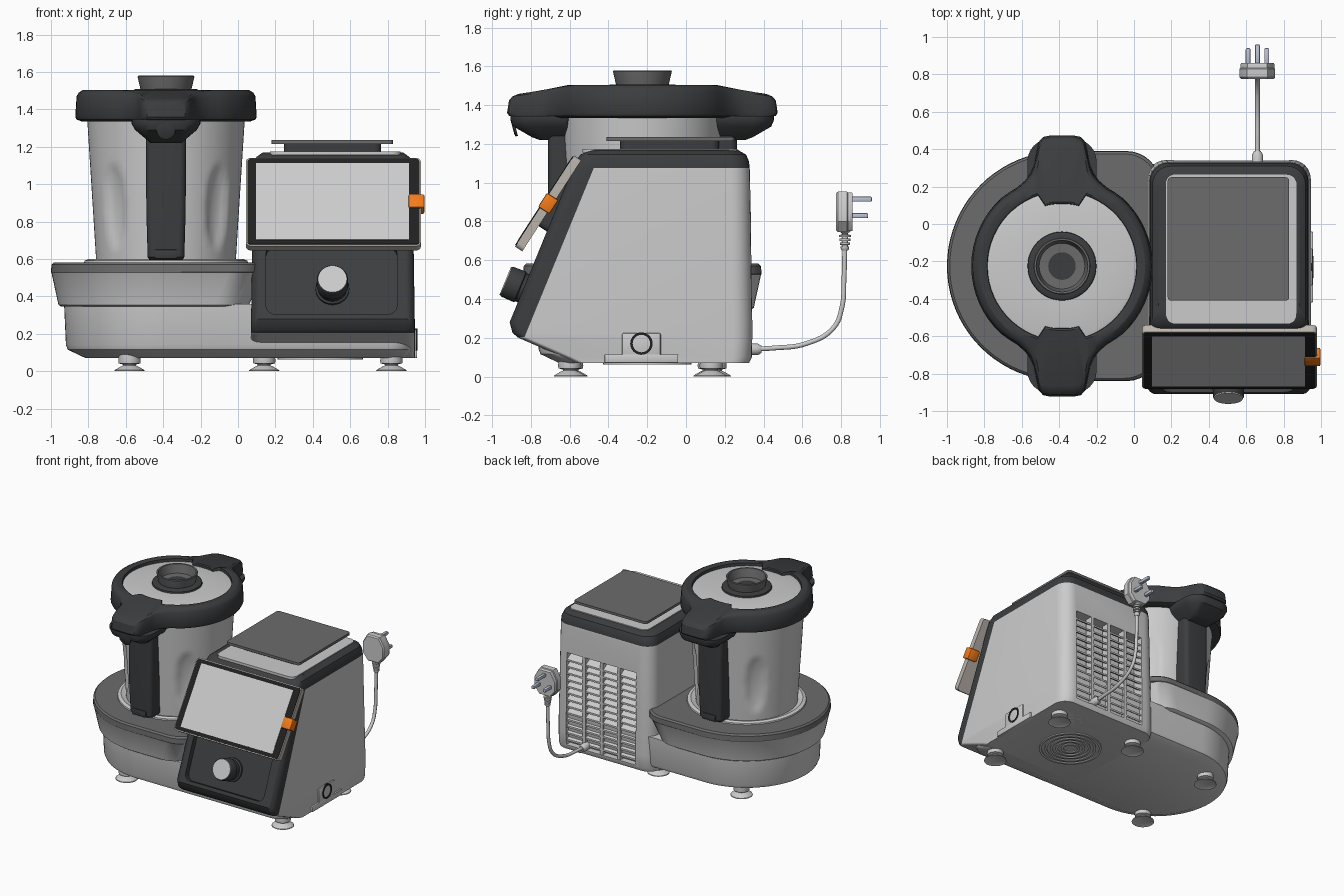
import bpy, bmesh, math
from math import sin, cos, pi, radians
from mathutils import Vector, Matrix

if "Cube" in bpy.data.objects:
    bpy.data.objects.remove(bpy.data.objects["Cube"])


def mat(name, rgb):
    m = bpy.data.materials.new(name)
    m.diffuse_color = (*rgb, 1)
    m.use_nodes = True
    m.node_tree.nodes["Principled BSDF"].inputs["Base Color"].default_value = m.diffuse_color
    return m


GREY = mat("body_grey", (0.8, 0.8, 0.8))
DARK = mat("charcoal", (0.045, 0.047, 0.05))
MID = mat("slate", (0.15, 0.15, 0.15))
BLACK = mat("black", (0.015, 0.015, 0.015))
BEIGE = mat("warm_grey", (0.5, 0.46, 0.42))
ORANGE = mat("orange", (0.9, 0.2, 0.01))
STEEL = mat("pin_steel", (0.5, 0.55, 0.68))


def finish(name, bm, m=None, angle=35):
    bmesh.ops.recalc_face_normals(bm, faces=bm.faces)
    me = bpy.data.meshes.new(name)
    bm.to_mesh(me)
    bm.free()
    me.shade_smooth()
    me.set_sharp_from_angle(angle=radians(angle))
    for x in (m if isinstance(m, list) else [m] if m else []):
        me.materials.append(x)
    ob = bpy.data.objects.new(name, me)
    bpy.context.collection.objects.link(ob)
    return ob


def loft_bm(loops):
    bm = bmesh.new()
    rows = [[bm.verts.new(p) for p in lp] for lp in loops]
    n = len(rows[0])
    for a, b in zip(rows, rows[1:]):
        for i in range(n):
            bm.faces.new((a[i], a[(i + 1) % n], b[(i + 1) % n], b[i]))
    bm.faces.new(rows[0])
    bm.faces.new(rows[-1])
    return bm


def rrect(x0, x1, y0, y1, rf, rb, z, n=7):
    pts = []
    for cx, cy, r, a in ((x1 - rf, y0 + rf, rf, -90), (x1 - rb, y1 - rb, rb, 0),
                         (x0 + rb, y1 - rb, rb, 90), (x0 + rf, y0 + rf, rf, 180)):
        for i in range(n):
            t = radians(a + 90 * i / (n - 1))
            pts.append((cx + r * cos(t), cy + r * sin(t), z))
    return pts


def lathe(name, prof, c, m=None, seg=48, rot=None, angle=35):
    loops = [[(max(r, .001) * cos(2 * pi * i / seg), max(r, .001) * sin(2 * pi * i / seg), z)
              for i in range(seg)] for r, z in prof]
    ob = finish(name, loft_bm(loops), m, angle)
    ob.location = c
    if rot:
        ob.rotation_euler = rot
    return ob


def box(name, c, s, m=None, bev=0.006, rx=0.0):
    bm = bmesh.new()
    bmesh.ops.create_cube(bm, size=1)
    bmesh.ops.scale(bm, vec=s, verts=bm.verts)
    if bev:
        bmesh.ops.bevel(bm, geom=bm.edges[:], offset=bev, segments=2, profile=.5, affect='EDGES')
    ob = finish(name, bm, m)
    ob.location = c
    ob.rotation_euler.x = rx
    return ob


def plate(name, c, sx, sy, t, r, m=None, rx=0.0):
    ob = finish(name, loft_bm([rrect(-sx / 2, sx / 2, -sy / 2, sy / 2, r, r, z) for z in (-t / 2, t / 2)]), m)
    ob.location = c
    ob.rotation_euler.x = rx
    return ob


CX, CY = -0.385, -0.225        # jug axis


# base: D-shaped lower tub and flared upper band
def d_loop(r, x1, rc, z, n=40):
    pts = [(CX + r * cos(t), CY + r * sin(t), z) for t in (pi / 2 + pi * i / n for i in range(n + 1))]
    for a, s in ((-90, -1), (0, 1)):
        for i in range(9):
            t = radians(a + 90 * i / 8)
            pts.append((x1 - rc + rc * cos(t), CY + s * (r - rc) + rc * sin(t), z))
    return pts


finish("base_tub", loft_bm([d_loop(r, x, .12, z) for r, x, z in
       ((.43, .9, .07), (.525, .93, .115), (.535, .935, .14), (.545, .935, .36))]), GREY)
bm = loft_bm([d_loop(r, x, .18, z) for r, x, z in
              ((.56, .03, .345), (.575, .06, .355), (.612, .13, .525), (.615, .14, .53), (.612, .14, .57), (.6, .13, .582))])
bm.faces.ensure_lookup_table()
for f in bm.faces:
    f.material_index = int(f.calc_center_median().z > .526)
finish("base_upper_band", bm, [GREY, MID])
lathe("jug_seat_ring", [(.37, .57), (.44, .57), (.435, .592), (.41, .6), (.37, .585)], (CX, CY, 0), GREY, 64)
box("indicator_strip", (-.235, -.822, .563), (.25, .03, .014), GREY, .003)

# main housing: lofted, with the dark front and top band split off by planes
SL = .34 / .83
RX = math.atan2(.83, .34)
N = Vector((0, -sin(RX), cos(RX)))


def fy(z):
    return -.91 + (z - .28) * SL


secs = [(.07, -.57, .325, 0), (.1, -.635, .34, 0), (.2, -.865, .342, 0), (.225, -.895, .342, 0), (.28, -.91, .342, 0),
        (1.06, fy(1.06), .33, .012), (1.11, fy(1.11), .325, .016), (1.145, -.545, .31, .028), (1.168, -.49, .27, .06)]
bm = loft_bm([rrect(.07 + d, .945 - d, yf, yb, .05, .1, z) for z, yf, yb, d in secs])
front = Vector((0, fy(.5), .5))
for co, no in (((0, 0, 1.075), (0, 0, 1)), (front - N * .1, N), ((0, 0, .205), (0, 0, 1))):
    bmesh.ops.bisect_plane(bm, geom=bm.verts[:] + bm.edges[:] + bm.faces[:], plane_co=co, plane_no=no)
for f in bm.faces:
    c = f.calc_center_median()
    f.material_index = int(c.z > 1.075 or ((c - front).dot(N) > -.1 and c.z > .205))
housing = finish("main_housing", bm, [GREY, DARK])
cutters = [plate("console_cutter", (.5, fy(.49), .49), .7, .4, .09, .05, [GREY, DARK], RX),
           box("vent_cutter", (.52, .33, .48), (.62, .16, .74), [GREY, DARK], 0)]
for p in cutters[0].data.polygons:
    p.material_index = 1
for c in cutters:
    c.hide_render = True
    md = housing.modifiers.new("recess", 'BOOLEAN')
    md.operation, md.object, md.solver = 'DIFFERENCE', c, 'EXACT'
bpy.context.view_layer.update()
me = bpy.data.meshes.new_from_object(housing.evaluated_get(bpy.context.evaluated_depsgraph_get()))
housing.modifiers.clear()
housing.data = me
me.set_sharp_from_angle(angle=radians(35))
for c in cutters:
    bpy.data.objects.remove(c)

# rear vent slats and ribs
slat = box("vent_slats", (.52, .305, .16), (.62, .05, .014), GREY, 0)
for v in slat.data.vertices:
    v.co.z -= v.co.y * .6
arr = slat.modifiers.new("rows", 'ARRAY')
arr.count, arr.use_relative_offset, arr.use_constant_offset = 13, False, True
arr.constant_offset_displace = (0, 0, .0535)
for x in (.365, .52, .675):
    box("vent_rib", (x, .305, .48), (.025, .06, .74), GREY, 0)

# control knob
kz = .455
kp = Vector((.505, fy(kz), kz))
lathe("control_knob", [(.09, -.05), (.09, -.03), (.078, -.025), (.078, .015), (.085, .02), (.083, .09), (.076, .1), (.066, .1),
                       (.064, .096), (0, .096)], kp, DARK, 40, (RX, 0, 0))
lathe("knob_trim", [(.066, .094), (.078, .096), (.077, .102), (.066, .102)], kp, GREY, 40, (RX, 0, 0))

# touch screen on the slanted front
SX = radians(57.1)
SN = Vector((0, -sin(SX), cos(SX)))
sc = Vector((.51, -.711, .893))
plate("screen_shell", sc, .935, .56, .044, .025, BEIGE, SX)
plate("screen_bezel", sc + SN * .023, .92, .545, .008, .02, BLACK, SX)
plate("screen_display", sc + SN * .026 + Vector((-.005, 0, 0)), .82, .49, .006, .006, GREY, SX)
plate("screen_mount", sc - SN * .05, .4, .25, .09, .03, DARK, SX)
box("screen_clip", (.954, sc.y, sc.z), (.085, .085, .07), ORANGE, .008, SX)

# weighing platform
plate("top_panel", (.52, -.135, 1.165), .7, .8, .02, .05, GREY)
plate("scale_pedestal", (.505, -.085, 1.19), .52, .51, .05, .04, DARK)
plate("scale_plate", (.505, -.08, 1.226), .65, .66, .02, .02, MID)

# steel jug with four long dents
seg = 96
loops = []
for k in range(29):
    z = .57 + .79 * k / 28
    lp = []
    for i in range(seg):
        t = 2 * pi * i / seg
        r = .372 + .05 * k / 28
        da = (t % (pi / 2) - pi / 4) / .2
        dz = (z - .88) / .23
        r -= .03 * max(0, 1 - da * da - dz * dz) ** .7
        lp.append((CX + r * cos(t), CY + r * sin(t), z))
    loops.append(lp)
finish("jug", loft_bm(loops), GREY, 50)

# lid ring with two wings; quadrant outline is mirrored
q = [(.478 * cos(radians(a)), .482 * sin(radians(a))) for a in range(0, 54, 6)]
q += [(.28, .387), (.235, .415), (.195, .45), (.165, .49), (.148, .53), (.135, .6), (.122, .655), (.1, .68), (.06, .688)]
half = q + [(-x, y) for x, y in q[::-1]][:-1]
outl = half + [(-x, -y) for x, y in half]


def lid_loop(s, z, inner=0.0, drop=1.0):
    lp = []
    for x, y in outl:
        zz = z - drop * .045 * min(1, max(0, (abs(y) - .4) / .28))
        if inner:
            h = math.hypot(x, y)
            rr = inner - (.065 if abs(x) / h < .3 else 0)
            x, y = x / h * rr / s, y / h * rr / s
        lp.append((CX + x * s, CY + y * s, zz))
    return lp


finish("lid_ring", loft_bm([lid_loop(.94, 1.335, 0, 0), lid_loop(1, 1.345, 0, 0), lid_loop(1.015, 1.36, 0, 0),
                            lid_loop(1.0, 1.47, 0), lid_loop(.975, 1.49), lid_loop(.93, 1.503),
                            lid_loop(1, 1.503, .41, 0), lid_loop(1, 1.498, .4, 0), lid_loop(1, 1.44, .395, 0)]), DARK, 30)
lathe("lid_disc", [(.4, 1.43), (.4, 1.475), (.38, 1.48), (.2, 1.487), (0, 1.487)], (CX, CY, 0), GREY, 64)
lathe("spout_collar", [(.185, 1.48), (.182, 1.5), (.165, 1.508), (.12, 1.508)], (CX, CY, 0), DARK)
lathe("measuring_cup", [(.13, 1.49), (.137, 1.51), (.152, 1.575), (.148, 1.58), (.138, 1.578), (.122, 1.51), (0, 1.505)],
      (CX, CY, 0), MID)

# handles and hooks, front and back
for side, label in ((-1, "front"), (1, "back")):
    hook = loft_bm([rrect(-h, h, -y1, -y0, r, .02, z) for h, y0, y1, r, z in
                    ((.085, .37, .53, .03, 1.22), (.1, .37, .57, .04, 1.235), (.165, .38, .665, .1, 1.29),
                     (.185, .38, .68, .12, 1.325), (.185, .38, .68, .12, 1.345))])
    grip = loft_bm([rrect(-h, h, -y1, -y0, .035, .01, z) for h, y0, y1, z in
                    ((.09, .33, .46, .595), (.098, .33, .478, .61), (.105, .36, .487, .85), (.108, .38, .487, 1.26))])
    for nm, b in (("hook", hook), ("handle", grip)):
        ob = finish(f"{label}_{nm}", b, DARK)
        ob.matrix_world = Matrix.Translation((CX, CY, 0)) @ Matrix.Rotation(0 if side < 0 else pi, 4, 'Z')
    box(f"{label}_handle_catch", (CX, CY + side * .475, .625), (.12, .025, .05), DARK)
lathe("latch_button", [(.05, 0), (.05, .012), (.04, .016), (0, .016)], (CX, CY - .655, 1.29), DARK, 24, (radians(105), 0, 0))

# side socket
box("socket_frame", (.943, -.23, .155), (.025, .2, .14), GREY, .01)
box("socket_sill", (.94, -.23, .092), (.035, .38, .045), GREY)
lathe("socket_hole", [(.058, 0), (.058, .018), (.045, .018), (.045, .012), (0, .012)], (.942, -.23, .17), BLACK, 32, (0, pi / 2, 0))

# suction feet and underside vent
for x, y in ((.82, -.6), (.82, .13), (-.58, -.59), (-.58, .12), (.14, .15)):
    lathe("suction_foot", [(0, .012), (.06, .008), (.082, 0), (.08, .006), (.045, .026), (.035, .03), (.035, .036),
                           (.058, .042), (.06, .055), (.055, .11), (0, .11)], (x, y, 0), GREY, 32)
for k in range(5):
    r = .05 + .04 * k
    lathe("underside_vent_ring", [(r, .08), (r, .062), (r + .018, .062), (r + .018, .08)], (.44, -.2, 0), GREY)

# mains cable and three-pin plug
cu = bpy.data.curves.new("cable", 'CURVE')
cu.dimensions, cu.bevel_depth, cu.bevel_resolution, cu.resolution_u = '3D', .013, 3, 8
sp = cu.splines.new('BEZIER')
path = [(.28, .14), (.45, .147), (.62, .17), (.76, .25), (.805, .36), (.815, .5), (.82, .7)]
sp.bezier_points.add(len(path) - 1)
for b, (y, z) in zip(sp.bezier_points, path):
    b.co = (.66, y, z)
    b.handle_left_type = b.handle_right_type = 'AUTO'
cu.materials.append(GREY)
bpy.context.collection.objects.link(bpy.data.objects.new("cable", cu))
lathe("cable_gland", [(.03, 0), (.03, .05), (.018, .07), (0, .07)], (.66, .32, .14), GREY, 24, (-pi / 2, 0, 0))
lathe("plug_strain_relief", [(.015, .65)] + [(r, .66 + .02 * k + d) for k in range(4) for r, d in
      ((.022 + .003 * k, 0), (.022 + .003 * k, .011), (.016, .012), (.016, .019))] + [(.03, .75)], (.66, .82, 0), GREY, 20)
prof = [(.05, .745), (.095, .8), (.095, .885), (.055, .955)]
prof += [(-x, z) for x, z in prof[::-1]]
bm = loft_bm([[(.66 + x * s, y, .85 + (z - .85) * s) for x, z in prof] for s, y in
              ((.92, .775), (1, .785), (1, .83), (.95, .835), (.95, .855), (.92, .86))])
finish("plug_body", bm, GREY)
for x, z, l in ((0, .915, .1), (-.05, .83, .08), (.05, .83, .08)):
    box("plug_pin", (.66 + x, .86 + l / 2 - .005, z), (.026, l + .01, .026), STEEL, .007)
